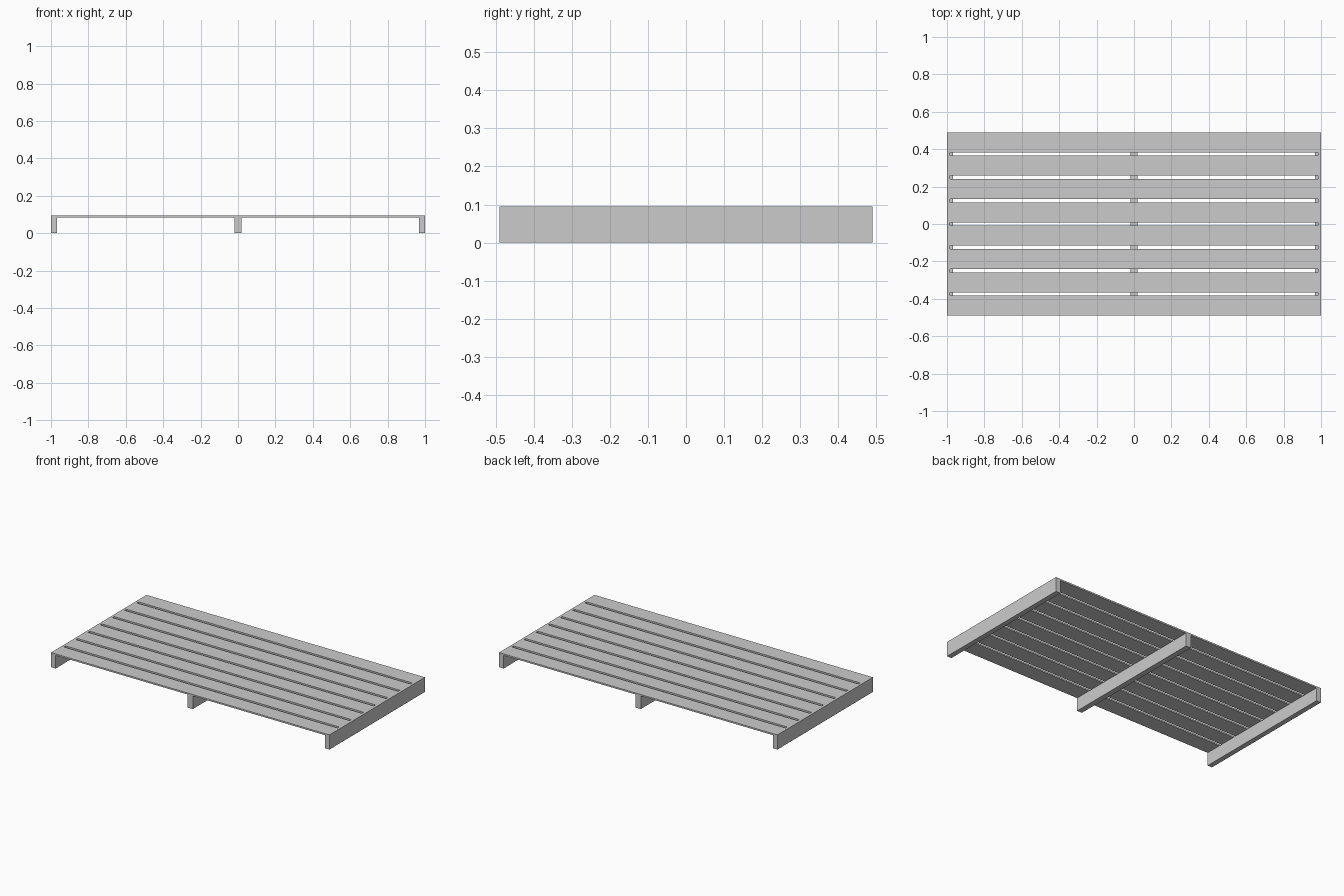
import bpy, bmesh

if "Cube" in bpy.data.objects:
    bpy.data.objects.remove(bpy.data.objects["Cube"])

HALF_Y = 0.49      # half depth of the platform
TOP = 0.095        # height of the deck surface
LEDGE = 0.085      # height the slats rest at


def extrude_profile(name, points, axis, start, end):
    """Closed profile swept straight along x (points are y,z) or y (points are x,z)."""
    def place(p, t):
        return (t, p[0], p[1]) if axis == 'x' else (p[0], t, p[1])
    bm = bmesh.new()
    a = [bm.verts.new(place(p, start)) for p in points]
    b = [bm.verts.new(place(p, end)) for p in points]
    n = len(points)
    bm.faces.new(a)
    bm.faces.new(b[::-1])
    for i in range(n):
        bm.faces.new((a[i], b[i], b[(i + 1) % n], a[(i + 1) % n]))
    bmesh.ops.recalc_face_normals(bm, faces=bm.faces)
    mesh = bpy.data.meshes.new(name)
    bm.to_mesh(mesh)
    bm.free()
    ob = bpy.data.objects.new(name, mesh)
    bpy.context.collection.objects.link(ob)
    return ob


# End rails with a rebate that receives the slat ends
for side, label in ((-1, "left"), (1, "right")):
    rail = [(1.0, 0), (1.0, TOP), (0.983, TOP), (0.983, LEDGE),
            (0.967, LEDGE), (0.967, 0)]
    extrude_profile(label + "_rail", [(side * x, z) for x, z in rail],
                    'y', -HALF_Y, HALF_Y)

# Centre support beam
extrude_profile("centre_beam", [(-0.018, 0), (0.018, 0), (0.018, LEDGE), (-0.018, LEDGE)],
                'y', -HALF_Y, HALF_Y)

# Deck slats
COUNT, WIDTH = 8, 0.107
pitch = (2 * HALF_Y - WIDTH) / (COUNT - 1)
for i in range(COUNT):
    y = -HALF_Y + i * pitch
    extrude_profile(f"deck_slat_{i + 1}",
                    [(y, LEDGE), (y + WIDTH, LEDGE), (y + WIDTH, TOP), (y, TOP)],
                    'x', -0.983, 0.983)
